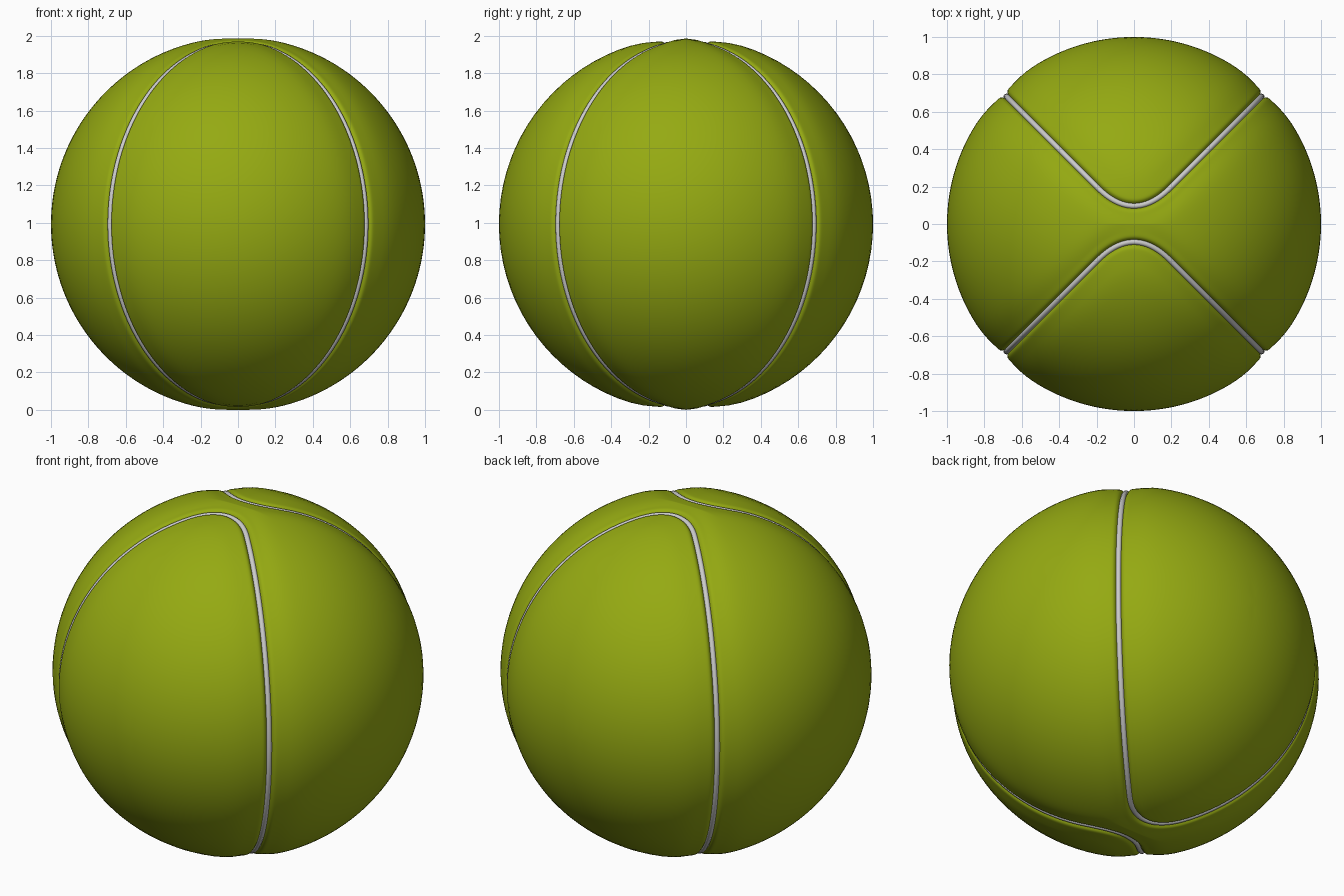
import bpy, bmesh
from math import sin, cos, pi, sqrt, exp
from mathutils import Vector

if "Cube" in bpy.data.objects:
    bpy.data.objects.remove(bpy.data.objects["Cube"])

N = 256            # samples around the y axis
CZ = 0.9925        # ball centre height
POLE = Vector((0, -1, 0))


def seam_y(x):
    # 45 degree lines joined by a parabolic bend
    x = abs(x)
    return x if x > 0.2 else 0.1 + x * x / 0.4


def angle(i):
    # samples bunch up at the two tight bends
    u = 2 * pi * i / N
    return u - 0.35 * sin(2 * u)


def seam_point(phi):
    lo, hi = 0.0, 1.0
    for _ in range(40):
        y = (lo + hi) / 2
        if y < seam_y(sqrt(1 - y * y) * sin(phi)):
            lo = y
        else:
            hi = y
    r = sqrt(1 - lo * lo)
    return Vector((r * sin(phi), -lo, r * cos(phi)))


def radius(d):
    # soft shoulder plus narrow groove
    return 1 - 0.015 * exp(-(d / 0.12) ** 2) - 0.03 * exp(-(d / 0.018) ** 2)


def slerp(a, b, t):
    w = a.angle(b)
    return (a * sin((1 - t) * w) + b * sin(t * w)) / sin(w)


phis = [angle(i) for i in range(N)]
seam = [seam_point(p) for p in phis]
OFFS = [-0.06, -0.05, -0.042, -0.035, -0.029, -0.024, -0.019, -0.014, -0.009, -0.004]
OFFS = OFFS + [0] + [-d for d in reversed(OFFS)]


def column(i):
    # surface points from the panel centre across the seam to y = 0
    p = seam[i]
    n = p.cross(seam[(i + 1) % N] - seam[i - 1]).normalized()
    if n.y > 0:
        n = -n
    strip = [p * cos(d) - n * sin(d) for d in OFFS]
    mid = Vector((sin(phis[i]), 0, cos(phis[i])))
    pts = []
    for k in range(1, 20):
        q = slerp(POLE, strip[0], k / 20)
        pts.append(q * radius(0.06 + q.angle(strip[0])))
    pts += [q * radius(d) for q, d in zip(strip, OFFS)]
    for k in range(1, 15):
        q = slerp(strip[-1], mid, k / 14)
        pts.append(q * radius(0.06 + q.angle(strip[-1])))
    pts[-1].y = 0
    return pts


def mirror_y(ob):
    m = ob.modifiers.new("mirror", 'MIRROR')
    m.use_axis = (False, True, False)
    m.merge_threshold = 0.0001


# felt ball: front half, mirrored to the back
bm = bmesh.new()
cols = [[bm.verts.new(q) for q in column(i)] for i in range(N)]
pole = bm.verts.new(POLE)
for i in range(N):
    a, b = cols[i - 1], cols[i]
    bm.faces.new((pole, a[0], b[0]))
    for k in range(len(a) - 1):
        bm.faces.new((a[k], a[k + 1], b[k + 1], b[k]))
bmesh.ops.recalc_face_normals(bm, faces=bm.faces)
for f in bm.faces:
    f.smooth = True
me = bpy.data.meshes.new("felt_ball")
bm.to_mesh(me)
bm.free()
ball = bpy.data.objects.new("felt_ball", me)
bpy.context.collection.objects.link(ball)
ball.location.z = CZ
mirror_y(ball)
mat = bpy.data.materials.new("felt_green")
mat.diffuse_color = (0.30, 0.40, 0.006, 1)
mat.use_nodes = True
mat.node_tree.nodes["Principled BSDF"].inputs["Base Color"].default_value = mat.diffuse_color
me.materials.append(mat)

# rubber seam: round cord lying in the groove
cu = bpy.data.curves.new("rubber_seam", 'CURVE')
cu.dimensions = '3D'
cu.bevel_depth = 0.015
cu.bevel_resolution = 3
sp = cu.splines.new('POLY')
sp.points.add(N - 1)
for pt, q in zip(sp.points, seam):
    pt.co = (*(q * 0.965), 1)
sp.use_cyclic_u = True
cord = bpy.data.objects.new("rubber_seam", cu)
bpy.context.collection.objects.link(cord)
cord.location.z = CZ
bpy.context.view_layer.objects.active = cord
cord.select_set(True)
bpy.ops.object.convert(target='MESH')
bpy.ops.object.shade_smooth()
mirror_y(bpy.context.object)
